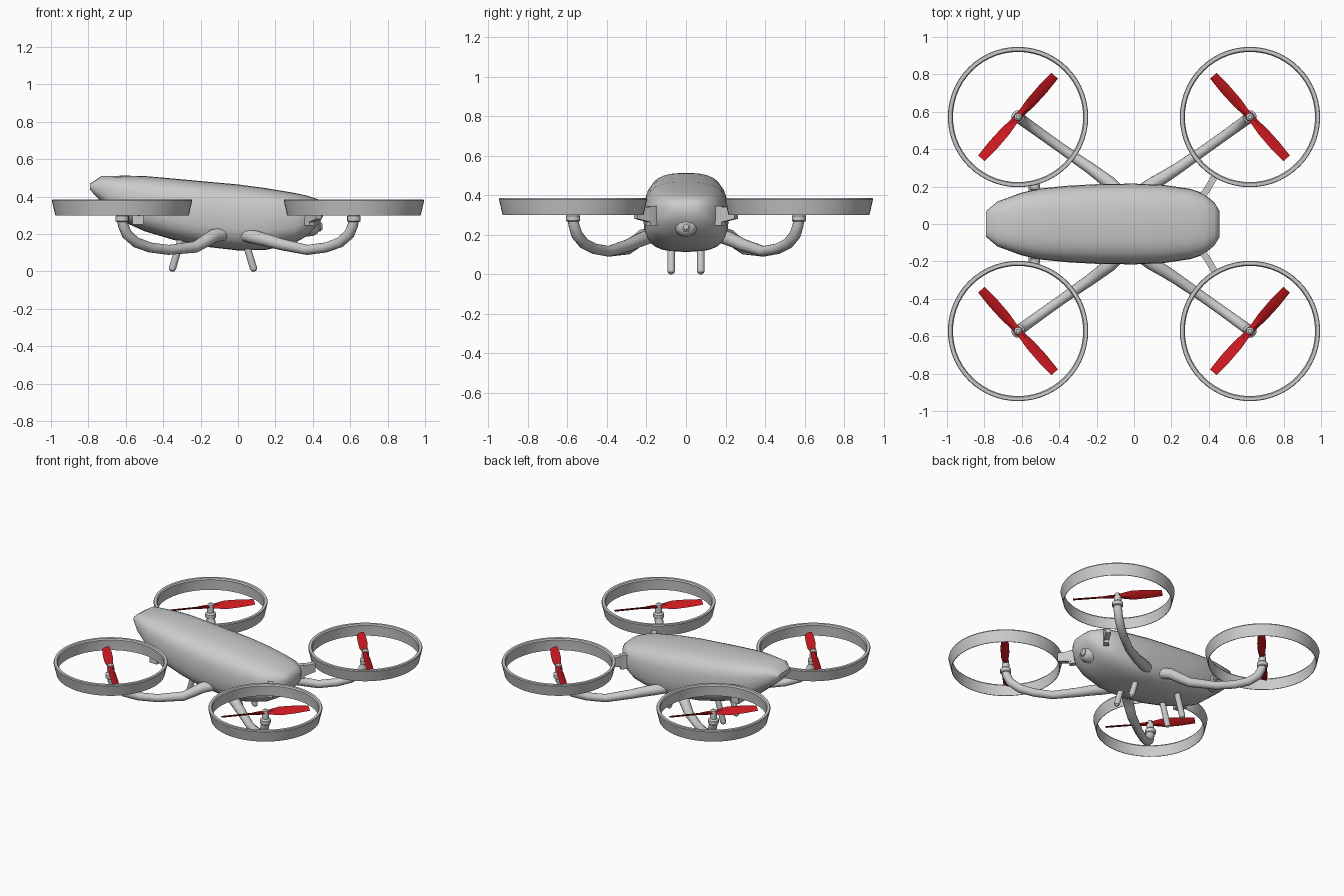
import bpy, bmesh, math
from mathutils import Vector

if "Cube" in bpy.data.objects:
    bpy.data.objects.remove(bpy.data.objects["Cube"])

red = bpy.data.materials.new("red")
red.diffuse_color = (0.6, 0.01, 0.015, 1)
red.use_nodes = True
red.node_tree.nodes["Principled BSDF"].inputs["Base Color"].default_value = red.diffuse_color


def loft(name, rings, closed=False, mat=None, angle=35):
    """Skin a list of equal-length point rings."""
    bm = bmesh.new()
    rows = [[bm.verts.new(p) for p in r] for r in rings]
    n = len(rows[0])
    pairs = list(zip(rows, rows[1:]))
    if closed:
        pairs.append((rows[-1], rows[0]))
    for a, b in pairs:
        for i in range(n):
            j = (i + 1) % n
            bm.faces.new((a[i], a[j], b[j], b[i]))
    if not closed:
        bm.faces.new(rows[0])
        bm.faces.new(rows[-1])
    bmesh.ops.recalc_face_normals(bm, faces=bm.faces)
    me = bpy.data.meshes.new(name)
    bm.to_mesh(me)
    bm.free()
    ob = bpy.data.objects.new(name, me)
    bpy.context.collection.objects.link(ob)
    if mat:
        me.materials.append(mat)
    bpy.ops.object.select_all(action='DESELECT')
    ob.select_set(True)
    bpy.context.view_layer.objects.active = ob
    bpy.ops.object.shade_smooth_by_angle(angle=math.radians(angle))
    return ob


def tube(name, path, radii, n=14):
    """Round tube along a path, with one radius per point."""
    pts = [Vector(p) for p in path]
    rings, up = [], None
    for i, p in enumerate(pts):
        t = (pts[min(i + 1, len(pts) - 1)] - pts[max(i - 1, 0)]).normalized()
        if up is None:
            up = t.orthogonal()
        up = (up - t * up.dot(t)).normalized()
        side = t.cross(up)
        rings.append([p + radii[i] * (up * math.cos(a) + side * math.sin(a))
                      for a in (2 * math.pi * k / n for k in range(n))])
    return loft(name, rings)


def bar(name, a, b, w, h0, h1):
    """Flat-sided bar from a to b, width w, heights h0 and h1."""
    a, b = Vector(a), Vector(b)
    side = (b - a).cross(Vector((0, 0, 1))).normalized() * w / 2
    rings = []
    for p, h in ((a, h0), (b, h1)):
        z = Vector((0, 0, h / 2))
        rings.append([p + side + z, p - side + z, p - side - z, p + side - z])
    return loft(name, rings)


# body: x, bottom z, top z, half width
sections = [(-.79, .435, .47, .07), (-.73, .37, .51, .12), (-.6, .26, .512, .168),
            (-.5, .215, .51, .19), (-.35, .17, .497, .205), (-.2, .135, .483, .213),
            (0, .112, .465, .216), (.15, .115, .445, .21), (.3, .15, .42, .188),
            (.37, .19, .405, .165), (.43, .25, .385, .115), (.457, .30, .36, .07)]


def power(v, e):
    return math.copysign(abs(v) ** e, v)


rings = []
for x, zb, zt, w in sections:
    ring = []
    for k in range(28):
        a = 2 * math.pi * k / 28
        ring.append((x, w * power(math.cos(a), .68),
                     (zb + zt) / 2 + (zt - zb) / 2 * power(math.sin(a), .68)))
    rings.append(ring)
loft("body", rings, angle=50)

# camera under the nose
tube("camera_mount", [(.34, 0, .25), (.40, 0, .25), (.425, 0, .25), (.435, 0, .25)],
     [.065, .062, .048, .03], 20)
tube("camera_lens", [(.40, 0, .24), (.44, 0, .24), (.452, 0, .24)], [.028, .026, .014], 16)

for sy, ny in ((-1, "front"), (1, "back")):
    # short legs
    for ny2, top, foot in (("left", -.30, -.355), ("right", .045, .088)):
        zt = .19 if ny2 == "left" else .14
        d = (foot - top) / zt
        tube(f"{ny}_{ny2}_leg", [(top, sy * .075, zt), (foot - d * .02, sy * .075, .02),
                                 (foot - d * .006, sy * .075, .006), (foot, sy * .075, 0)],
             [.019, .02, .016, .007], 12)

    # guard brackets at both ends of the body
    tube(f"{ny}_tail_bracket", [(-.53, sy * y, .315) for y in (.12, .185, .186, .21, .211, .225)],
         [.02, .02, .028, .028, .02, .02], 12)
    bar(f"{ny}_tail_clamp", (-.535, sy * .13, .285), (-.535, sy * .205, .285), .06, .07, .07)
    bar(f"{ny}_nose_bracket", (.35, sy * .13, .295), (.395, sy * .19, .295), .035, .1, .1)
    bar(f"{ny}_nose_strut", (.385, sy * .175, .30), (.432, sy * .255, .31), .035, .08, .06)

    for sx, nx in ((-1, "left"), (1, "right")):
        cx, cy = sx * .62, sy * .572
        tag = f"{ny}_{nx}"

        # curved arm with upturned end
        if sx < 0:
            root = [(-.08, .17, .20), (-.13, .22, .19), (-.17, .25, .165), (-.23, .295, .13)]
        else:
            root = [(.02, .16, .20), (.10, .215, .18), (.16, .25, .165), (.23, .295, .145)]
        out = [(.37, .392, .115), (.47, .463, .128), (.545, .517, .155),
               (.595, .553, .20), (.615, .568, .25), (.62, .572, .28)]
        path = [(x, sy * y, z) for x, y, z in root] + [(sx * x, sy * y, z) for x, y, z in out]
        tube(f"{tag}_arm", path, [.036, .036, .034, .031, .027, .027, .028, .029, .028, .027])

        # motor
        tube(f"{tag}_motor", [(cx, cy, z) for z in (.265, .27, .295, .30, .305, .335, .36, .368)],
             [.03, .036, .036, .03, .024, .024, .02, .01], 16)

        # tapered guard ring
        prof = [(.375, .378), (.372, .385), (.354, .385), (.348, .376),
                (.350, .36), (.353, .30), (.357, .30), (.371, .36)]
        rings = []
        for k in range(56):
            a = 2 * math.pi * k / 56
            rings.append([(cx + r * math.cos(a), cy + r * math.sin(a), z) for r, z in prof])
        loft(f"{tag}_guard_ring", rings, closed=True)

        # twisted two-blade propeller
        u = Vector((-sx * .195, sy * .22, 0)).normalized()
        v = Vector((-u.y, u.x, 0)) * sx * sy
        rings = []
        for r, chord, pitch in ((-.295, .05, 22), (-.2, .064, 28), (-.1, .066, 36), (-.04, .046, 30),
                                (0, .042, 0), (.04, .046, -30), (.1, .066, -36), (.2, .064, -28),
                                (.295, .05, -22)):
            p = math.radians(pitch)
            cv = v * math.cos(p) + Vector((0, 0, math.sin(p)))
            nv = Vector((0, 0, math.cos(p))) - v * math.sin(p)
            c = Vector((cx, cy, .345)) + u * r
            t = .012 if abs(r) < .05 else .006
            rings.append([c + cv * chord / 2, c + nv * t, c - cv * chord / 2, c - nv * t])
        loft(f"{tag}_propeller", rings, mat=red)
